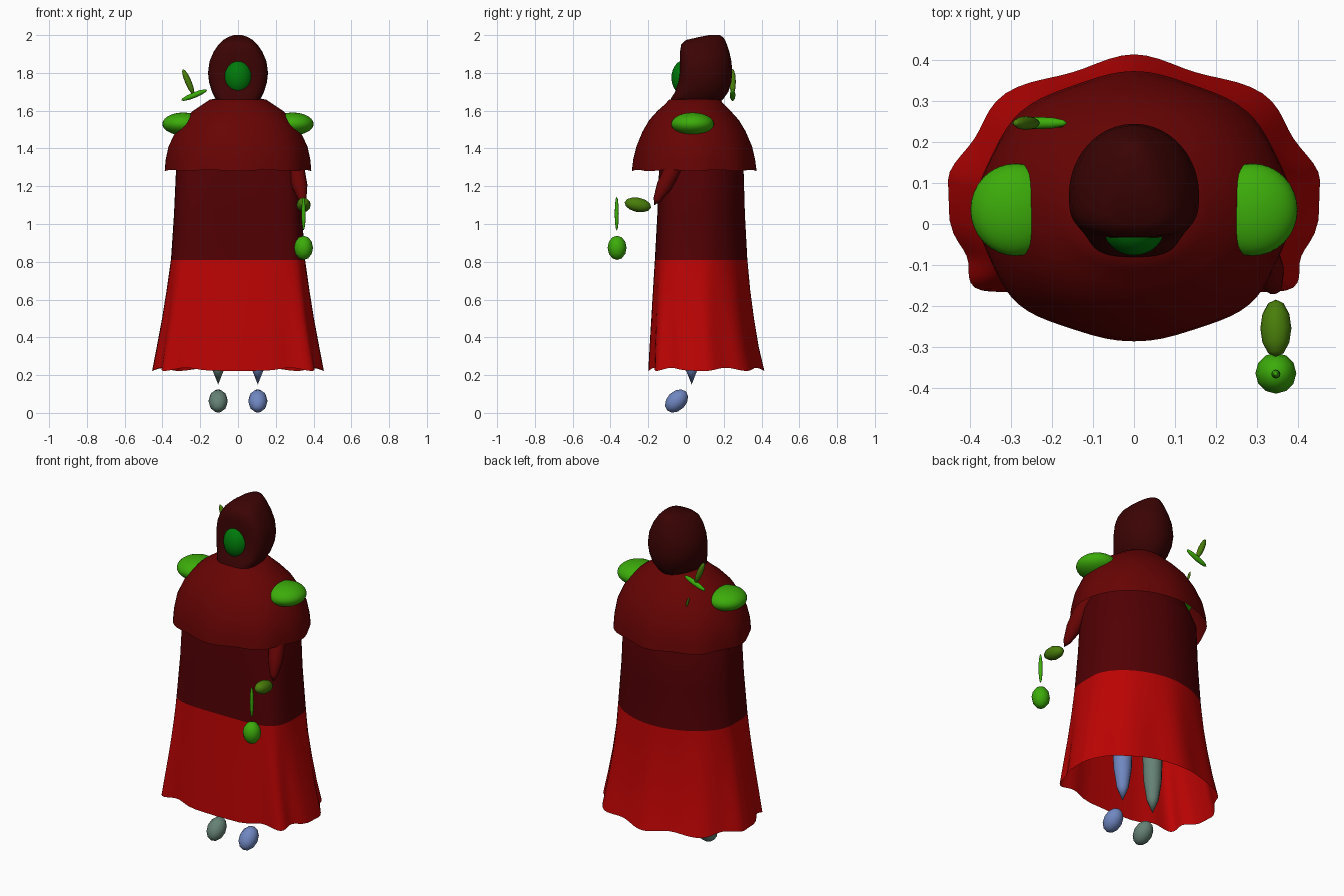
import bpy, bmesh
from math import cos, sin, pi, copysign
from mathutils import Vector

cube = bpy.data.objects.get("Cube")
if cube:
    bpy.data.objects.remove(cube)


def material(name, color):
    m = bpy.data.materials.new(name)
    m.use_nodes = True
    rgba = (*color, 1)
    m.diffuse_color = rgba
    m.node_tree.nodes["Principled BSDF"].inputs["Base Color"].default_value = rgba
    return m


RED = material("bright red", (0.5, 0.001, 0.001))
DARK = material("dark red", (0.082, 0, 0.001))
CAPE = material("cape red", (0.135, 0.001, 0.001))
HOOD = material("hood maroon", (0.044, 0.001, 0.001))
GREEN = material("bright green", (0.045, 0.41, 0.003))
OLIVE = material("olive green", (0.066, 0.205, 0.003))
FACE = material("face green", (0, 0.19, 0.003))
BLUE = material("slate blue", (0.16, 0.24, 0.53))
GREY = material("green grey", (0.13, 0.22, 0.18))


def finish(name, bm, mats, angle=50):
    bmesh.ops.recalc_face_normals(bm, faces=bm.faces[:])
    mesh = bpy.data.meshes.new(name)
    bm.to_mesh(mesh)
    bm.free()
    for m in mats:
        mesh.materials.append(m)
    ob = bpy.data.objects.new(name, mesh)
    bpy.context.collection.objects.link(ob)
    bpy.ops.object.select_all(action='DESELECT')
    ob.select_set(True)
    bpy.context.view_layer.objects.active = ob
    bpy.ops.object.shade_smooth_by_angle(angle=angle * pi / 180)
    return ob


def skin(bm, rings):
    for a, b in zip(rings, rings[1:]):
        for i in range(len(a)):
            j = (i + 1) % len(a)
            bm.faces.new((a[i], a[j], b[j], b[i]))


def garment(name, levels, mats, mid=0.5, front_power=1, back_power=1, split=0, n=80):
    """Loft of levels (z, half width, front y, back y, fold depth)."""
    bm = bmesh.new()
    rings = []
    for z, hw, front, back, fold in levels:
        yc = front + mid * (back - front)
        ring = []
        for i in range(n):
            t = 2 * pi * i / n
            wave = cos(8 * t) - 1
            power = front_power if t > pi else back_power
            c, s = (copysign(abs(v) ** power, v) for v in (cos(t), sin(t)))
            k = 1 + fold * wave
            depth = back - yc if s > 0 else yc - front
            ring.append(bm.verts.new((hw * k * c, yc + depth * k * s,
                                      z - 0.25 * fold * wave)))
        rings.append(ring)
    skin(bm, rings)
    bm.faces.new(rings[-1])
    for f in bm.faces:
        f.material_index = int(f.calc_center_median().z > split) if split else 0
    return finish(name, bm, mats)


def spindle(name, start, end, radius, mat, profile, n=12):
    """Lathe of (position, relative radius) pairs between two points."""
    start, end = Vector(start), Vector(end)
    axis = end - start
    turn = axis.to_track_quat('Z', 'Y')
    bm = bmesh.new()
    rings = []
    for t, r in profile:
        rings.append([bm.verts.new(start + axis * t + turn @ Vector(
            (radius * r * cos(2 * pi * i / n), radius * r * sin(2 * pi * i / n), 0)))
            for i in range(n)])
    skin(bm, rings)
    bmesh.ops.remove_doubles(bm, verts=bm.verts[:], dist=1e-5)
    return finish(name, bm, [mat])


def ellipsoid(name, center, radii, mat):
    bm = bmesh.new()
    bmesh.ops.create_uvsphere(bm, u_segments=32, v_segments=20, radius=1)
    bmesh.ops.scale(bm, vec=radii, verts=bm.verts)
    bmesh.ops.translate(bm, vec=center, verts=bm.verts)
    return finish(name, bm, [mat])


ROUND = [((1 - cos(pi * i / 6)) / 2, sin(pi * i / 6)) for i in range(7)]

# Robe, open at the hem, boxy in front, with folds that deepen downwards
garment("robe", [
    (0.222, 0.455, -0.20, 0.415, 0.034),
    (0.35, 0.43, -0.193, 0.385, 0.028),
    (0.50, 0.402, -0.184, 0.36, 0.021),
    (0.65, 0.378, -0.175, 0.34, 0.014),
    (0.81, 0.355, -0.165, 0.325, 0),
    (1.05, 0.339, -0.152, 0.312, 0.004),
    (1.29, 0.328, -0.143, 0.305, 0.003),
    (1.45, 0.26, -0.12, 0.24, 0)], [RED, DARK],
    front_power=0.45, back_power=1.07, split=0.81)

# Shoulder cape
garment("cape", [
    (1.28, 0.388, -0.287, 0.374, 0.014),
    (1.34, 0.383, -0.28, 0.366, 0.01),
    (1.41, 0.368, -0.263, 0.35, 0.006),
    (1.49, 0.33, -0.23, 0.316, 0.003),
    (1.55, 0.288, -0.195, 0.28, 0),
    (1.60, 0.237, -0.15, 0.235, 0),
    (1.635, 0.185, -0.11, 0.20, 0),
    (1.658, 0.15, -0.09, 0.18, 0),
    (1.668, 0.10, -0.05, 0.15, 0)], [CAPE], front_power=0.92)

# Hood with a flattened front and a raised back crown
garment("hood", [
    (1.64, 0.10, -0.082, 0.175, 0),
    (1.665, 0.12, -0.08, 0.20, 0),
    (1.70, 0.138, -0.057, 0.224, 0),
    (1.75, 0.153, -0.042, 0.24, 0),
    (1.80, 0.159, -0.035, 0.245, 0),
    (1.86, 0.151, -0.033, 0.241, 0),
    (1.91, 0.13, -0.032, 0.23, 0),
    (1.95, 0.103, -0.025, 0.217, 0),
    (1.974, 0.078, 0.0, 0.207, 0),
    (1.99, 0.052, 0.07, 0.195, 0),
    (2.0, 0.022, 0.12, 0.18, 0)], [HOOD], mid=0.38, front_power=0.65)
ellipsoid("face", (0, -0.002, 1.775), (0.078, 0.075, 0.095), FACE)

# Paired shoulder pads, legs and feet
for side, x, mat in (("left", 1, BLUE), ("right", -1, GREY)):
    ellipsoid(side + "_shoulder_pad", (0.29 * x, 0.035, 1.53), (0.11, 0.113, 0.06), GREEN)
    spindle(side + "_leg", (0.105 * x, 0.03, 0.15), (0.105 * x, 0.03, 0.85), 0.055, mat,
            [(0, 0), (0.12, 0.6), (0.28, 0.9), (0.5, 1), (0.8, 0.75), (1, 0)])
    spindle(side + "_foot", (0.105 * x, -0.1, 0.013), (0.105 * x, 0.0, 0.113), 0.051, mat, ROUND)

# Left sleeve and hand, holding a hanging lantern
spindle("left_sleeve", (0.262, 0.04, 1.50), (0.348, -0.168, 1.10), 0.046, CAPE,
        [(0, 0), (0.2, 0.7), (0.5, 1), (0.75, 0.9), (0.93, 0.45), (1, 0)], 16)
spindle("left_hand", (0.347, -0.325, 1.115), (0.347, -0.185, 1.088), 0.038, OLIVE, ROUND)
spindle("lantern_rod", (0.347, -0.367, 0.965), (0.347, -0.367, 1.145), 0.011, GREEN, ROUND)
spindle("lantern", (0.347, -0.365, 0.81), (0.347, -0.365, 0.938), 0.05, GREEN, ROUND)

# Crossed twigs behind the right shoulder, with a tip showing through the cape
spindle("twig_low", (-0.30, 0.247, 1.655), (-0.163, 0.247, 1.71), 0.015, GREEN, ROUND)
spindle("twig_high", (-0.292, 0.247, 1.82), (-0.235, 0.247, 1.685), 0.017, OLIVE, ROUND)
spindle("twig_tip", (-0.19, 0.243, 1.585), (-0.172, 0.243, 1.525), 0.007, OLIVE, ROUND)
